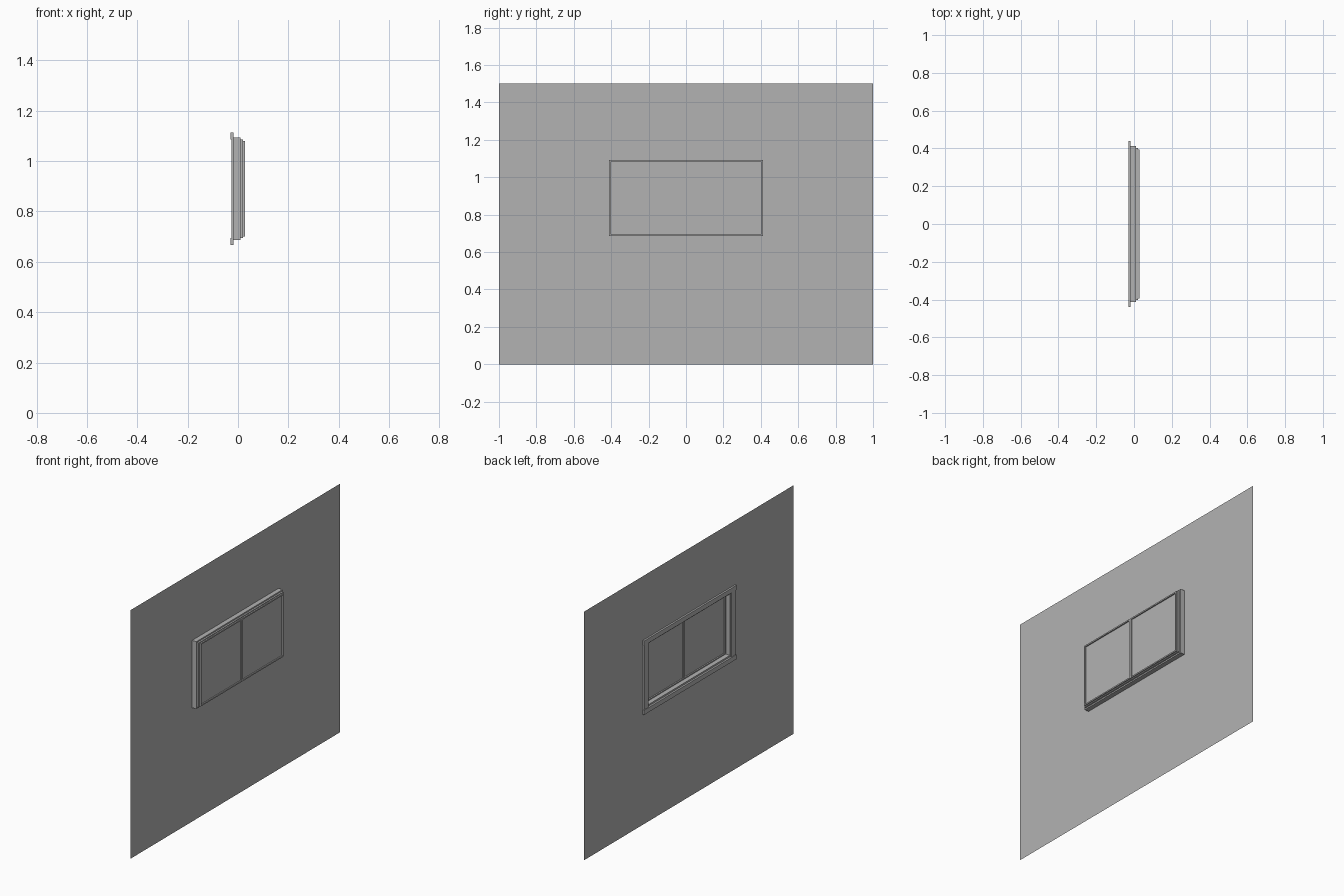
import bpy
import bmesh

cube = bpy.data.objects.get("Cube")
if cube:
    bpy.data.objects.remove(cube, do_unlink=True)

gray = bpy.data.materials.new("plain_gray")
gray.use_nodes = True
COLOUR = (0.45, 0.45, 0.45, 1)
gray.diffuse_color = COLOUR
gray.node_tree.nodes["Principled BSDF"].inputs["Base Color"].default_value = COLOUR

MID_Z = 0.89  # height of the window centre


def finish(name, bm):
    mesh = bpy.data.meshes.new(name)
    bm.to_mesh(mesh)
    bm.free()
    mesh.materials.append(gray)
    obj = bpy.data.objects.new(name, mesh)
    bpy.context.collection.objects.link(obj)
    return obj


def box(name, x, y, z):
    """Box from three (low, high) ranges."""
    bm = bmesh.new()
    bmesh.ops.create_cube(bm, size=1)
    for v in bm.verts:
        v.co = [r[0] if c < 0 else r[1] for c, r in zip(v.co, (x, y, z))]
    return finish(name, bm)


def loop(bm, x, y, z):
    corners = ((0, 0), (1, 0), (1, 1), (0, 1))
    return [bm.verts.new((x, y[i], z[j])) for i, j in corners]


def bridge(bm, a, b):
    for i in range(4):
        j = (i + 1) % 4
        bm.faces.new((a[i], a[j], b[j], b[i]))


def frame(name, x, y, z, width):
    """Rectangular frame with an open middle."""
    bm = bmesh.new()
    iy = (y[0] + width, y[1] - width)
    iz = (z[0] + width, z[1] - width)
    loops = [loop(bm, x[0], y, z), loop(bm, x[1], y, z),
             loop(bm, x[1], iy, iz), loop(bm, x[0], iy, iz)]
    for i in range(4):
        bridge(bm, loops[i], loops[(i + 1) % 4])
    bmesh.ops.recalc_face_normals(bm, faces=bm.faces)
    return finish(name, bm)


def around(half_y, half_z):
    return (-half_y, half_y), (MID_Z - half_z, MID_Z + half_z)


# Thin wall sheet with the window opening
WALL_X = -0.018
bm = bmesh.new()
bridge(bm, loop(bm, WALL_X, (-1, 1), (0, 1.5)), loop(bm, WALL_X, *around(0.4, 0.19)))
finish("wall", bm)

# Casing boards on the wall
for name, z in (("head_casing", (1.085, 1.113)), ("bottom_casing", (0.667, 0.695))):
    box(name, (-0.029, WALL_X), (-0.44, 0.44), z)
for name, y in (("left_casing", (0.397, 0.435)), ("right_casing", (-0.435, -0.397))):
    box(name, (-0.026, WALL_X), y, (0.695, 1.085))

# Stepped window frame
frame("outer_frame", (WALL_X, 0.01), *around(0.412, 0.203), 0.018)
frame("inner_frame", (0.01, 0.02), *around(0.403, 0.195), 0.016)

# Two sashes with recessed panes
Z_SASH = (MID_Z - 0.19, MID_Z + 0.19)
for side, y in (("left", (0, 0.395)), ("right", (-0.395, 0))):
    frame(side + "_sash", (0.012, 0.028), y, Z_SASH, 0.008)
    box(side + "_pane", (0.018, 0.021), (y[0] + 0.008, y[1] - 0.008),
        (Z_SASH[0] + 0.008, Z_SASH[1] - 0.008))
